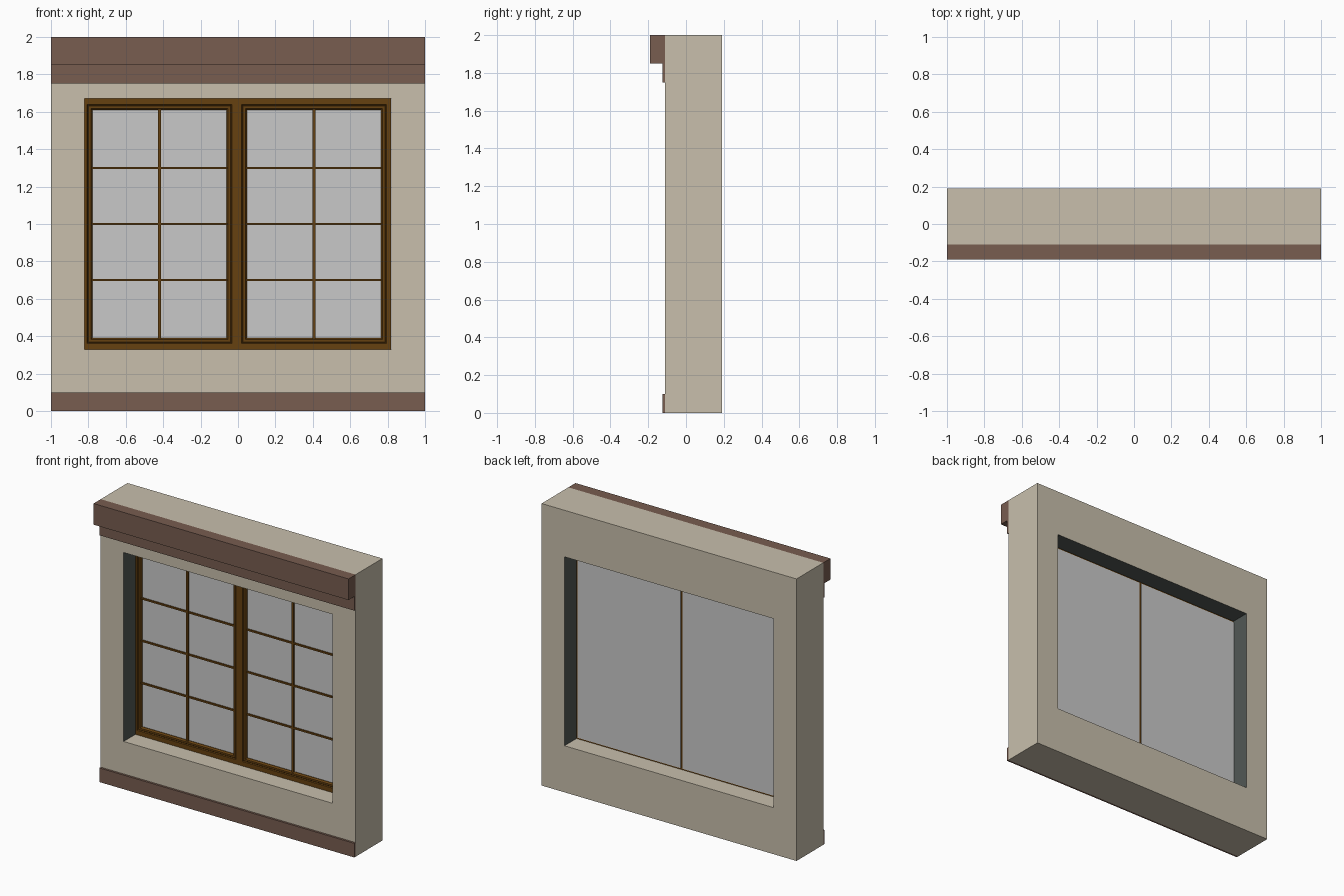
import bpy, bmesh

if "Cube" in bpy.data.objects:
    bpy.data.objects.remove(bpy.data.objects["Cube"])


def material(name, r, g, b):
    lin = [((c / 255 + 0.055) / 1.055) ** 2.4 for c in (r, g, b)]
    m = bpy.data.materials.new(name)
    m.diffuse_color = (*lin, 1)
    m.use_nodes = True
    m.node_tree.nodes["Principled BSDF"].inputs["Base Color"].default_value = m.diffuse_color
    return m


PLASTER = material("cream plaster", 200, 191, 172)
TRIM = material("brown trim", 120, 93, 80)
WOOD = material("golden brown wood", 102, 65, 16)
GLASS = material("pale grey glass", 201, 201, 201)
REVEAL = material("dark grey reveal", 82, 88, 85)


def finish(bm, name, *mats):
    bmesh.ops.recalc_face_normals(bm, faces=bm.faces)
    me = bpy.data.meshes.new(name)
    bm.to_mesh(me)
    bm.free()
    for m in mats:
        me.materials.append(m)
    ob = bpy.data.objects.new(name, me)
    bpy.context.collection.objects.link(ob)
    return ob


def box(name, mat, x0, x1, y0, y1, z0, z1):
    bm = bmesh.new()
    bmesh.ops.create_cube(bm, size=1)
    for v in bm.verts:
        v.co = ((x0 + x1) / 2 + v.co.x * (x1 - x0),
                (y0 + y1) / 2 + v.co.y * (y1 - y0),
                (z0 + z1) / 2 + v.co.z * (z1 - z0))
    return finish(bm, name, mat)


def ring(name, cx, cz, loops, *mats):
    """Mitred rectangular ring; loops are (half width, half height, y)."""
    bm = bmesh.new()
    rows = [[bm.verts.new((cx + sx * w, y, cz + sz * h))
             for sx, sz in ((-1, -1), (1, -1), (1, 1), (-1, 1))]
            for w, h, y in loops]
    for a, b in zip(rows, rows[1:] + rows[:1]):
        for i in range(4):
            j = (i + 1) % 4
            bm.faces.new((a[i], a[j], b[j], b[i]))
    return finish(bm, name, *mats)


# Wall with a window opening; opening sides and head are dark
FRONT, BACK = -0.11, 0.19
wall = ring("wall", 0, 1,
            [(1, 1, FRONT), (0.82, 0.67, FRONT), (0.82, 0.67, BACK), (1, 1, BACK)],
            PLASTER, REVEAL)
for p in wall.data.polygons:
    c = p.center
    if abs(p.normal.y) < 0.5 and abs(c.x) < 0.9 and 0.5 < c.z < 1.8:
        p.material_index = 1

# Horizontal trims on the front
box("cornice", TRIM, -1, 1, -0.19, FRONT, 1.85, 2)
box("frieze_board", TRIM, -1, 1, -0.125, FRONT, 1.75, 1.85)
box("base_board", TRIM, -1, 1, -0.125, FRONT, 0, 0.1)

# Two identical sashes side by side
HW, HH = 0.413, 0.67
PROFILE = [(0, 0.055), (0, 0.022), (0.026, 0.022), (0.030, 0.029),
           (0.034, 0.025), (0.046, 0.025), (0.054, 0.036), (0.054, 0.055)]
for side, cx in (("left", -0.42), ("right", 0.406)):
    ring(side + "_sash_frame", cx, 1,
         [(HW - d, HH - d - 0.006 * (d > 0), y) for d, y in PROFILE], WOOD)
    # Glass covers the back of the sash
    box(side + "_glass", GLASS, cx - HW + 0.008, cx + HW - 0.008,
        0.04, 0.06, 0.34, 1.66)
    # Glazing bars
    box(side + "_upright_bar", WOOD, cx - 0.008, cx + 0.008, 0.03, 0.042, 0.385, 1.615)
    for k, z in enumerate((0.7, 1.0, 1.3)):
        box(f"{side}_cross_bar_{k + 1}", WOOD, cx - 0.362, cx + 0.362,
            0.031, 0.042, z - 0.006, z + 0.006)
